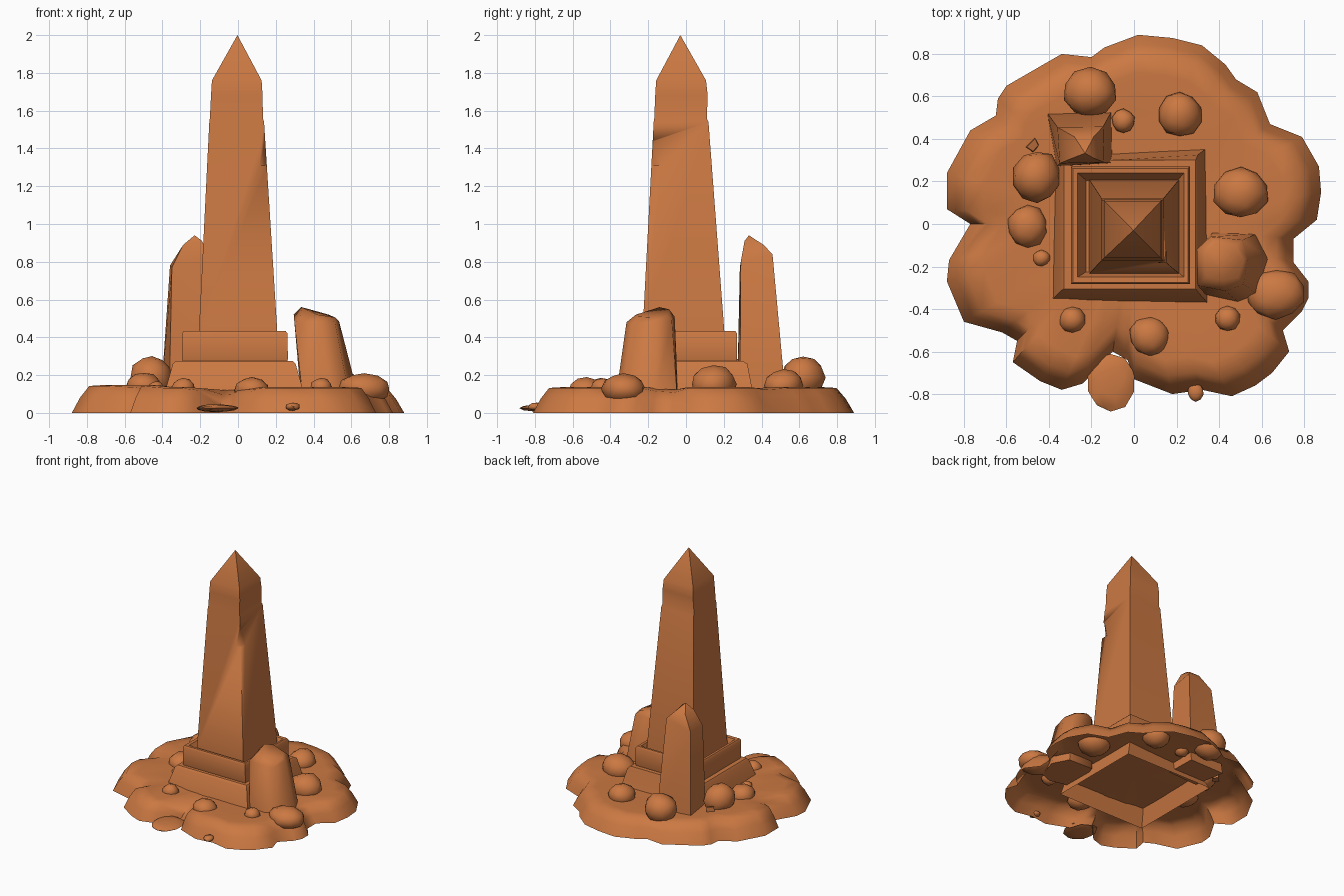
import bpy, bmesh, math
from mathutils import Vector, noise

clay = bpy.data.materials.new("orange clay stone")
clay.diffuse_color = (0.6, 0.19, 0.055, 1)


def finish(name, bm, angle=35):
    bmesh.ops.recalc_face_normals(bm, faces=bm.faces)
    me = bpy.data.meshes.new(name)
    bm.to_mesh(me)
    bm.free()
    me.materials.append(clay)
    ob = bpy.data.objects.new(name, me)
    bpy.context.collection.objects.link(ob)
    bpy.ops.object.select_all(action='DESELECT')
    ob.select_set(True)
    bpy.context.view_layer.objects.active = ob
    bpy.ops.object.shade_smooth_by_angle(angle=math.radians(angle))
    return ob


def loft(name, rings, tip=None, bottom=True, cap=True, angle=35):
    """Skin a stack of rings, closing with a tip point or a flat cap."""
    bm = bmesh.new()
    loops = [[bm.verts.new(p) for p in r] for r in rings]
    n = len(loops[0])
    for a, b in zip(loops, loops[1:]):
        for i in range(n):
            j = (i + 1) % n
            bm.faces.new((a[i], a[j], b[j], b[i]))
    if bottom:
        bm.faces.new(loops[0][::-1])
    if tip:
        t = bm.verts.new(tip)
        for i in range(n):
            bm.faces.new((loops[-1][i], loops[-1][(i + 1) % n], t))
    elif cap:
        bm.faces.new(loops[-1])
    return finish(name, bm, angle)


def rect(x0, x1, y0, y1, z):
    return [(x0, y0, z), (x1, y0, z), (x1, y1, z), (x0, y1, z)]


# Lobed ground mound, open underneath; steep at the lobes, gentle at the notches
outline = [(.02, .89), (.18, .875), (.32, .84), (.43, .75), (.48, .68), (.58, .62), (.64, .47),
           (.79, .41), (.87, .27), (.88, .15), (.86, .02), (.75, -.07), (.75, -.18), (.82, -.27),
           (.82, -.35), (.79, -.41), (.70, -.5), (.73, -.6), (.65, -.7), (.57, -.76), (.46, -.81),
           (.32, -.78), (.18, -.80), (0, -.73), (-.03, -.64), (-.1, -.6), (-.24, -.75), (-.34, -.78),
           (-.44, -.74), (-.57, -.65), (-.55, -.55), (-.62, -.51), (-.8, -.46), (-.88, -.27),
           (-.87, -.17), (-.77, 0), (-.88, .07), (-.88, .24), (-.77, .44), (-.65, .51), (-.64, .59),
           (-.6, .65), (-.34, .8), (-.2, .785), (-.14, .83)]


def mound_ring(scale, z, soft):
    ring = []
    for x, y in outline:
        lobe = min(1, max(.35, (math.hypot(x, y) - .52) / .3))
        lift = 1.08 if x < -.5 else 1
        ring.append((x * scale, y * scale, z * lift * (1 - soft * (1 - lobe))))
    return ring


loft("ground_mound", [mound_ring(*s) for s in (
    (1, 0, 0), (.95, .075, .9), (.895, .132, .8), (.80, .137, .45), (.6, .128, .1), (.4, .122, 0))],
    tip=(0, 0, .12), bottom=False, angle=60)

# Lower plinth step, slightly skewed and open underneath
loft("lower_step", [
    rect(-.41, .37, -.40, .375, .002),
    [(-.385, -.355, .12), (.345, -.37, .12), (.335, .352, .12), (-.37, .315, .12)],
    [(-.345, -.315, .26), (.305, -.325, .26), (.30, .325, .26), (-.335, .285, .26)],
    rect(-.33, .29, -.305, .30, .275)], bottom=False)

# Upper plinth step with a raised rim around a sunken bed
loft("upper_step", [
    rect(-.29, .255, -.275, .262, .26),
    rect(-.297, .264, -.283, .27, .285),
    rect(-.297, .262, -.283, .27, .42),
    rect(-.288, .253, -.275, .262, .433),
    rect(-.265, .235, -.25, .24, .43),
    rect(-.225, .205, -.225, .205, .36)])

# Obelisk shaft with a worn ledge on the back and right, and a pyramid tip
shaft = loft("obelisk", [
    rect(-.215, .217, -.24, .212, .28),
    rect(-.207, .208, -.23, .203, .43),
    rect(-.152, .138, -.171, .119, 1.54),
    rect(-.149, .132, -.168, .110, 1.56),
    rect(-.143, .130, -.163, .115, 1.68),
    rect(-.138, .125, -.158, .106, 1.76)],
    tip=(-.003, -.03, 2.0))

# Shallow chip shaved off the front right corner
bm = bmesh.new()
bmesh.ops.create_cube(bm, size=1)
for v in bm.verts:
    v.co = Vector((v.co.x * .1, v.co.y * .14, v.co.z * .13))
chip = finish("corner_chip_cutter", bm)
chip.location = (.174, -.196, 1.37)
chip.rotation_euler = (0, .12, math.radians(-35))
chip.hide_render = True
cut = shaft.modifiers.new("corner_chip", 'BOOLEAN')
cut.operation = 'DIFFERENCE'
cut.solver = 'EXACT'
cut.object = chip
bpy.context.view_layer.objects.active = shaft
bpy.ops.object.modifier_apply(modifier=cut.name)
bpy.data.objects.remove(chip)

# Small pointed standing stone at the back left
loft("back_standing_stone", [
    [(-.365, .27, .06), (-.10, .285, .06), (-.105, .53, .06), (-.41, .525, .06)],
    [(-.35, .285, .77), (-.14, .29, .80), (-.145, .458, .84), (-.36, .455, .78)],
    [(-.29, .31, .89), (-.19, .31, .91), (-.19, .41, .89), (-.28, .41, .89)]],
    tip=(-.23, .333, .94), angle=40)

# Blunt standing stone at the right
base = [(.345, -.34), (.50, -.375), (.595, -.34), (.645, -.17), (.58, -.045), (.37, -.04), (.335, -.14)]
top = [(.30, -.29, .47), (.43, -.315, .48), (.515, -.285, .47), (.535, -.16, .485),
       (.51, -.075, .49), (.36, -.06, .51), (.295, -.12, .52)]
crown = [(.34, -.25, .525), (.42, -.265, .52), (.49, -.25, .51), (.515, -.17, .505),
         (.48, -.10, .52), (.38, -.09, .548), (.335, -.14, .56)]
loft("right_standing_stone", [[(x, y, .06) for x, y in base], top, crown], angle=62)

# Scattered boulders: x, y, radius x, radius y, bottom z, top z
rocks = [(-.205, .62, .125, .115, .07, .303), (.215, .515, .104, .104, .06, .228),
         (-.05, .485, .055, .055, .09, .193), (.505, .145, .13, .122, .05, .253),
         (-.455, .225, .113, .125, .06, .305), (-.50, -.01, .096, .103, .06, .213),
         (-.435, -.16, .042, .039, .09, .168), (-.29, -.45, .063, .063, .07, .186),
         (.075, -.525, .098, .091, .045, .188), (.44, -.445, .059, .059, .08, .186),
         (.668, -.33, .142, .118, .045, .211), (.29, -.79, .039, .044, .012, .054),
         (-.11, -.745, .113, .139, .004, .046)]
for k, (x, y, rx, ry, z0, z1) in enumerate(rocks, 1):
    bm = bmesh.new()
    bmesh.ops.create_icosphere(bm, subdivisions=2, radius=1)
    off = Vector((k * 3.7, k * 1.3, k * 2.1))
    for v in bm.verts:
        d = v.co * (1 + .12 * noise.noise(v.co * 1.3 + off))
        v.co = (x + d.x * rx, y + d.y * ry, (z0 + z1) / 2 + d.z * (z1 - z0) / 2)
    finish(f"boulder_{k}", bm, 40)

# Small angular shard at the left
loft("stone_shard", [
    [(-.515, .362, .10), (-.475, .328, .10), (-.445, .372, .10), (-.47, .408, .10)],
    [(-.505, .362, .18), (-.475, .342, .17), (-.45, .37, .17), (-.465, .402, .18)]])
